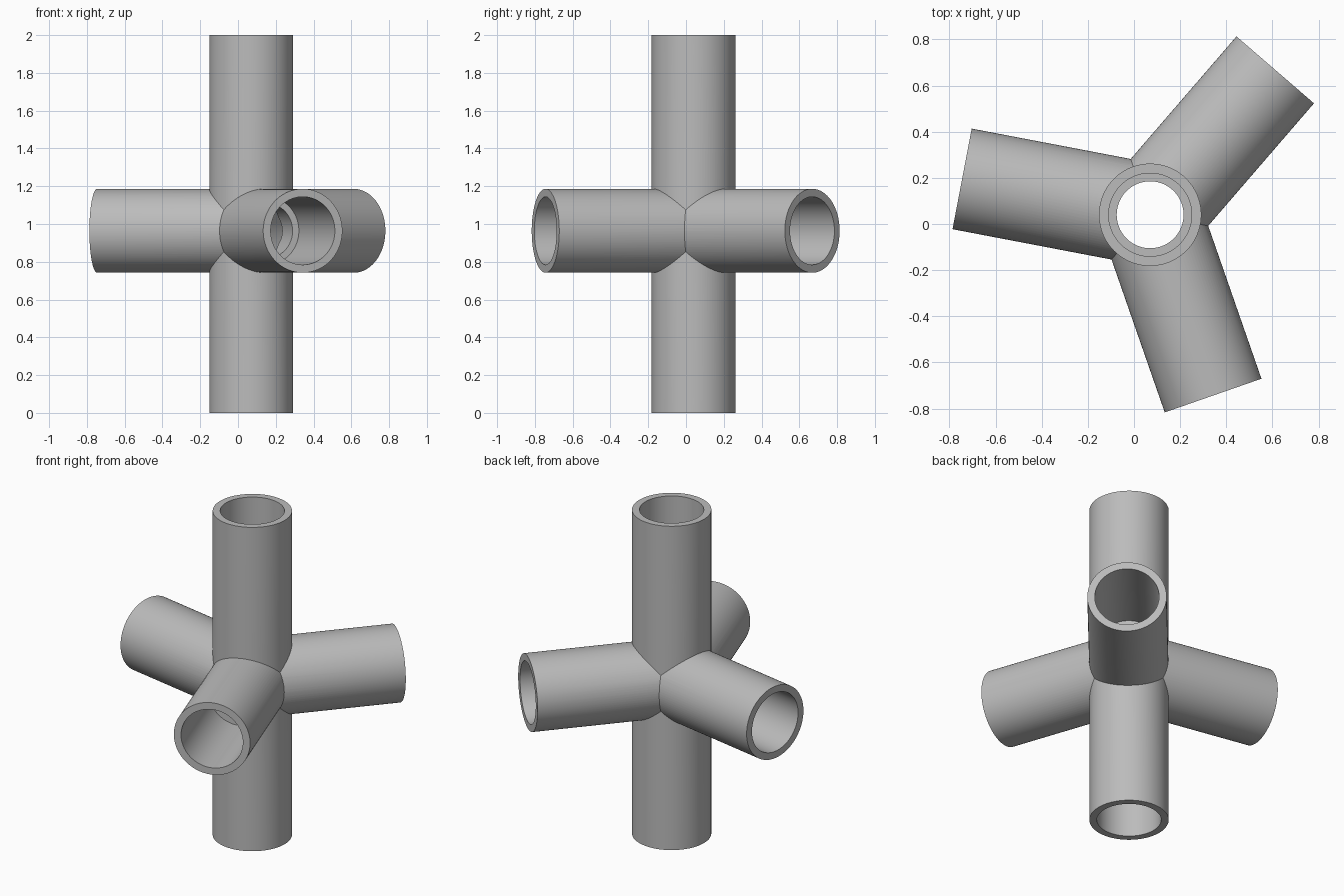
import bpy, bmesh
from math import radians, tau
from mathutils import Matrix

cube = bpy.data.objects.get("Cube")
if cube:
    bpy.data.objects.remove(cube, do_unlink=True)

OUTER, BORE, PASSAGE = 0.222, 0.18, 0.145   # radii
STOP = 0.25                                 # distance from hub to socket shoulder
HUB = Matrix.Translation((0.07, 0.04, 0.964))
UP, DOWN, ARM = 1.036, 0.964, 0.83
ARM_ANGLES = (49.2, 169.2, 289.2)
SIDES = 96

metal = bpy.data.materials.new("plain_grey")
metal.use_nodes = True
grey = (0.5, 0.5, 0.5, 1)
metal.diffuse_color = grey
metal.node_tree.nodes["Principled BSDF"].inputs["Base Color"].default_value = grey


def lathe(name, profile, matrix):
    """Closed solid turned around local z from (radius, height) points."""
    bm = bmesh.new()
    verts = [bm.verts.new((r, 0, z)) for r, z in profile]
    edges = [bm.edges.new(pair) for pair in zip(verts, verts[1:])]
    bmesh.ops.spin(bm, geom=verts + edges, cent=(0, 0, 0), axis=(0, 0, 1),
                   angle=tau, steps=SIDES, use_duplicate=False)
    bmesh.ops.remove_doubles(bm, verts=bm.verts, dist=1e-5)
    caps = [e for e in bm.edges if e.is_boundary]
    bmesh.ops.holes_fill(bm, edges=caps, sides=0)
    bmesh.ops.recalc_face_normals(bm, faces=bm.faces)
    mesh = bpy.data.meshes.new(name)
    bm.to_mesh(mesh)
    bm.free()
    mesh.materials.append(metal)
    obj = bpy.data.objects.new(name, mesh)
    obj.matrix_world = matrix
    bpy.context.collection.objects.link(obj)
    return obj


def combine(target, tool, operation):
    """Apply a boolean and discard the tool."""
    mod = target.modifiers.new("join", "BOOLEAN")
    mod.operation, mod.solver, mod.object = operation, "EXACT", tool
    bpy.context.view_layer.objects.active = target
    bpy.ops.object.modifier_apply(modifier=mod.name)
    bpy.data.objects.remove(tool, do_unlink=True)


def arm_matrix(angle):
    return HUB @ Matrix.Rotation(radians(angle), 4, "Z") @ Matrix.Rotation(radians(90), 4, "Y")


# Upright tube with three side sockets
body = lathe("pipe_connector", [(OUTER, -DOWN), (OUTER, UP)], HUB)
for i, angle in enumerate(ARM_ANGLES):
    arm = lathe("side_arm", [(OUTER, -0.004 * (i + 1)), (OUTER, ARM)], arm_matrix(angle))
    combine(body, arm, "UNION")

# Stepped bores: wide sockets narrowing to a passage through the hub
upright_bore = lathe("upright_bore", [
    (BORE, -DOWN - 0.1), (BORE, -STOP), (PASSAGE, -STOP),
    (PASSAGE, STOP), (BORE, STOP), (BORE, UP + 0.1)], HUB)
combine(body, upright_bore, "DIFFERENCE")
for i, angle in enumerate(ARM_ANGLES):
    bore = lathe("arm_bore", [
        (PASSAGE, -0.003 * (i + 1)), (PASSAGE, STOP),
        (BORE, STOP), (BORE, ARM + 0.1)], arm_matrix(angle))
    combine(body, bore, "DIFFERENCE")

# Smooth tubes with crisp rims and seams
bpy.ops.object.select_all(action="DESELECT")
body.select_set(True)
bpy.context.view_layer.objects.active = body
bpy.ops.object.shade_smooth_by_angle(angle=radians(25))
